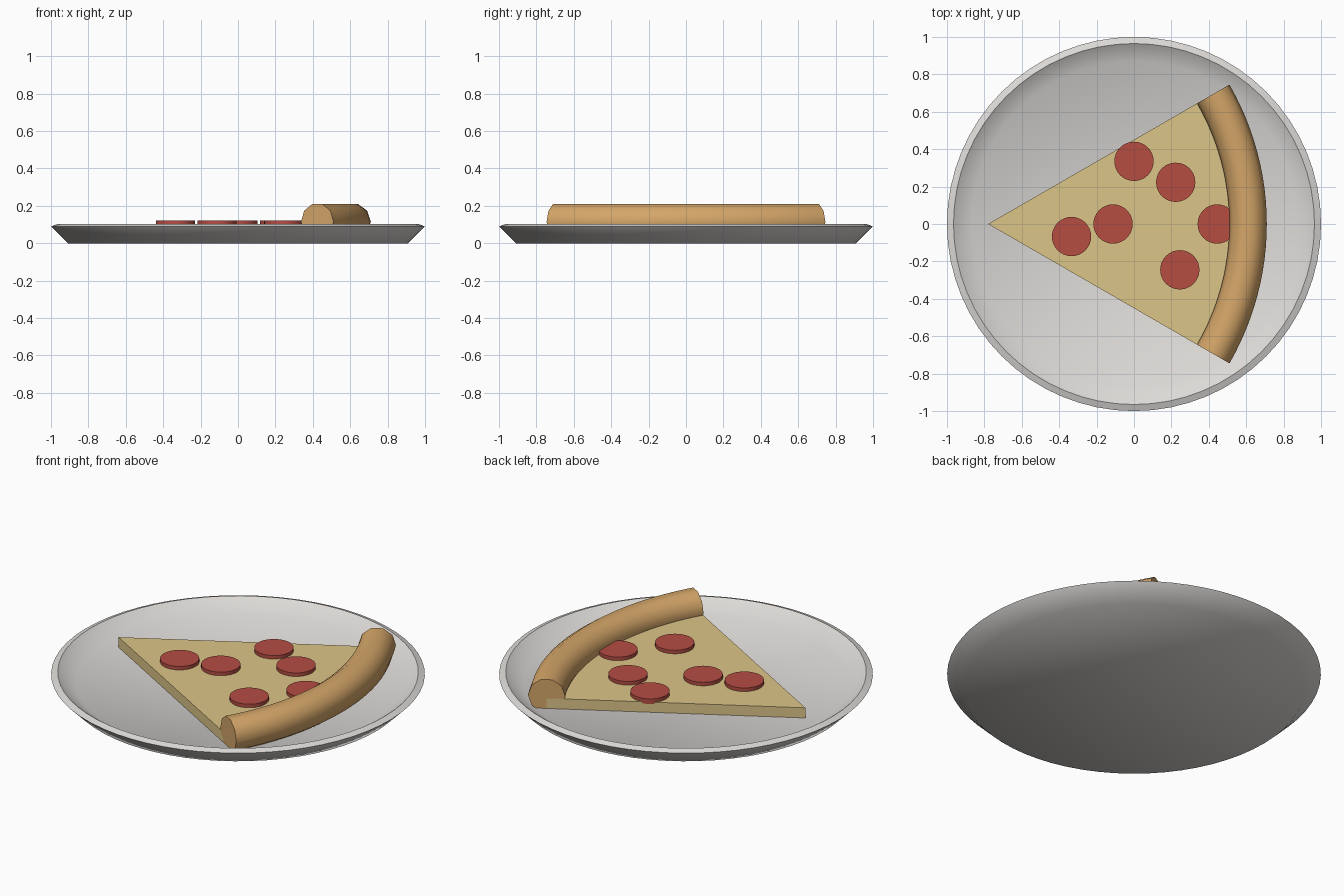
import bpy, bmesh, math
from mathutils import Matrix, Vector

cube = bpy.data.objects.get("Cube")
if cube:
    bpy.data.objects.remove(cube, do_unlink=True)

TIP_X = -0.78            # point of the slice, centre of the crust arc
HALF_ANGLE = math.radians(30)
CRUST_ARC, CRUST_R, CRUST_Z = 1.39, 0.1, 0.115
SLICE_BOTTOM, SLICE_TOP = 0.03, 0.1


def material(name, rgb):
    mat = bpy.data.materials.new(name)
    mat.use_nodes = True
    mat.diffuse_color = (*rgb, 1)
    mat.node_tree.nodes["Principled BSDF"].inputs["Base Color"].default_value = (*rgb, 1)
    return mat


def finish(bm, name, mat, smooth_angle=None):
    bmesh.ops.recalc_face_normals(bm, faces=bm.faces)
    mesh = bpy.data.meshes.new(name)
    bm.to_mesh(mesh)
    bm.free()
    obj = bpy.data.objects.new(name, mesh)
    bpy.context.collection.objects.link(obj)
    mesh.materials.append(mat)
    if smooth_angle:
        bpy.ops.object.select_all(action='DESELECT')
        obj.select_set(True)
        bpy.context.view_layer.objects.active = obj
        bpy.ops.object.shade_smooth_by_angle(angle=math.radians(smooth_angle))
    return obj


def loft(bm, rings, closed):
    """Join successive rings of vertices with quads."""
    pairs = list(zip(rings, rings[1:]))
    if closed:
        pairs.append((rings[-1], rings[0]))
    for a, b in pairs:
        for i in range(len(a)):
            j = (i + 1) % len(a)
            bm.faces.new((a[i], a[j], b[j], b[i]))


def arc_point(radius, angle, z):
    return (TIP_X + radius * math.cos(angle), radius * math.sin(angle), z)


ceramic = material("plate_grey", (0.72, 0.70, 0.68))
cheese = material("cheese_yellow", (0.72, 0.56, 0.25))
baked = material("crust_brown", (0.66, 0.38, 0.14))
meat = material("pepperoni_red", (0.46, 0.075, 0.055))

# Plate: turned profile with flat floor, sloping wall and narrow rim
bm = bmesh.new()
profile = [(0.91, 0), (1.0, 0.09), (0.965, 0.103), (0.87, 0.04)]
SIDES = 64
rings = [[bm.verts.new((r * math.cos(math.tau * i / SIDES),
                        r * math.sin(math.tau * i / SIDES), z))
          for i in range(SIDES)] for r, z in profile]
loft(bm, rings, closed=False)
bm.faces.new(rings[0])
bm.faces.new(rings[-1])
finish(bm, "plate", ceramic, 50)

# Slice: flat wedge whose curved edge lies inside the crust
bm = bmesh.new()
STEPS = 24
angles = [HALF_ANGLE * (2 * i / STEPS - 1) for i in range(STEPS + 1)]
outline = [(TIP_X, 0, SLICE_BOTTOM)]
outline += [arc_point(CRUST_ARC, a, SLICE_BOTTOM) for a in angles]
base = bm.faces.new([bm.verts.new(p) for p in outline])
top = bmesh.ops.extrude_face_region(bm, geom=[base], use_keep_orig=True)
bmesh.ops.translate(bm, vec=(0, 0, SLICE_TOP - SLICE_BOTTOM),
                    verts=[v for v in top["geom"] if isinstance(v, bmesh.types.BMVert)])
finish(bm, "slice", cheese)

# Crust: ten-sided roll swept along the arc, flat ends
bm = bmesh.new()
rings = []
for a in angles:
    ring = []
    for k in range(10):
        t = math.tau * k / 10
        ring.append(bm.verts.new(arc_point(CRUST_ARC + CRUST_R * math.cos(t), a,
                                           CRUST_Z + CRUST_R * math.sin(t))))
    rings.append(ring)
loft(bm, rings, closed=False)
bm.faces.new(rings[0])
bm.faces.new(rings[-1])
finish(bm, "crust", baked, 45)

# Pepperoni: thin discs on the cheese
spots = [(0, 0.335), (0.223, 0.223), (0.445, 0),
         (-0.112, 0), (-0.334, -0.067), (0.245, -0.245)]
for n, (x, y) in enumerate(spots, 1):
    bm = bmesh.new()
    bmesh.ops.create_cone(bm, cap_ends=True, segments=32, radius1=0.105, radius2=0.105,
                          depth=0.03, matrix=Matrix.Translation(Vector((x, y, 0.106))))
    finish(bm, f"pepperoni_{n}", meat, 40)
